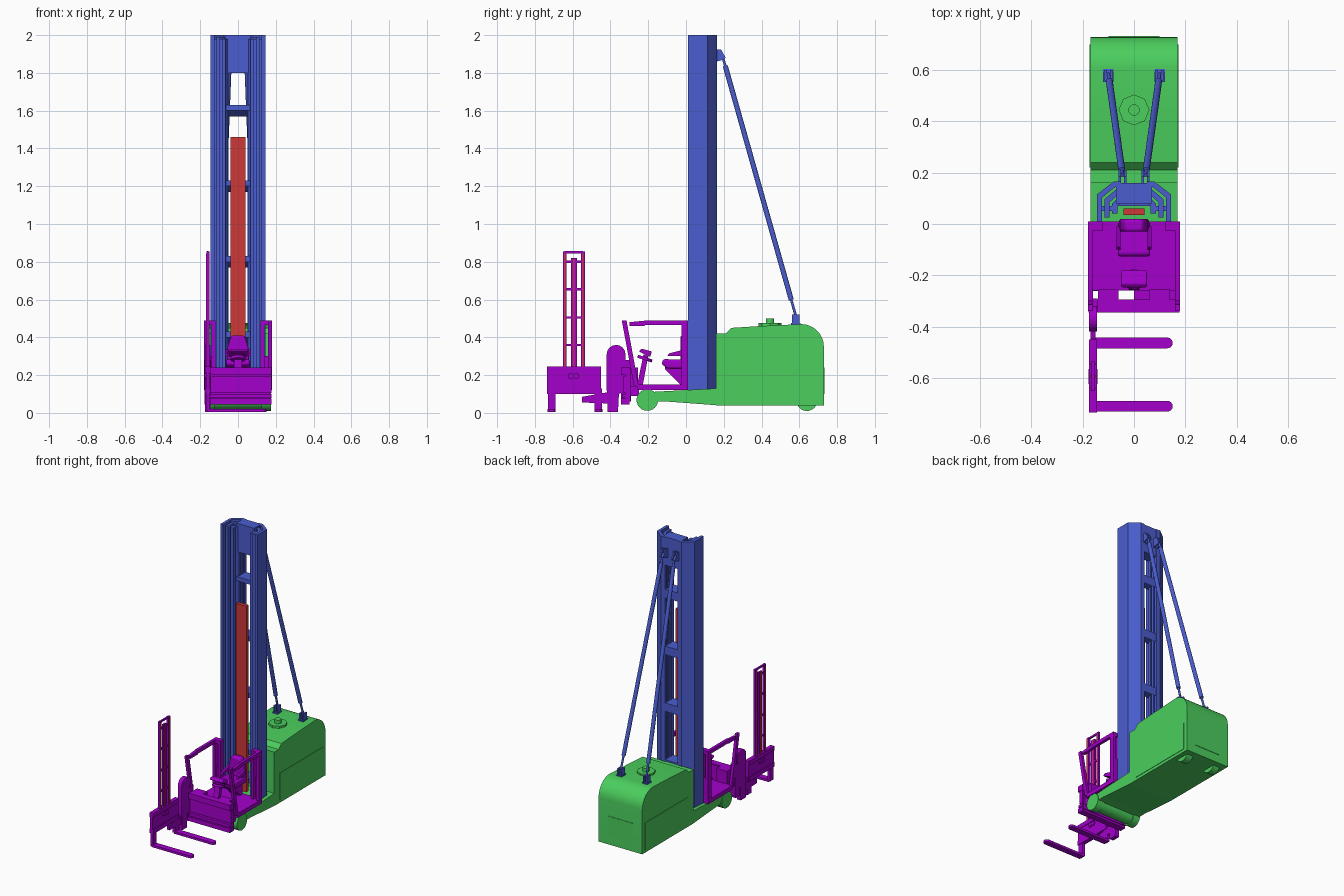
import bpy, bmesh
from math import cos, sin, pi, radians
from mathutils import Vector

old = bpy.data.objects.get("Cube")
if old:
    bpy.data.objects.remove(old)


def material(name, *rgb):
    mat = bpy.data.materials.new(name)
    mat.use_nodes = True
    mat.diffuse_color = (*rgb, 1)
    mat.node_tree.nodes["Principled BSDF"].inputs["Base Color"].default_value = (*rgb, 1)
    return mat


GREEN = material("body green", .07, .62, .11)
BLUE = material("mast blue", .07, .11, .62)
PURPLE = material("cab purple", .37, 0, .6)
RED = material("panel red", .62, .04, .04)

SIDES = (-1, 1)
HALF_WIDTH = .17
REAR = .73
MAST_TOP = 2
DECK = .14
GUARD_TOP = .49
FORK_X = -.16


def finish(name, bm, mat, bevel=0, smooth=False):
    bmesh.ops.recalc_face_normals(bm, faces=bm.faces)
    mesh = bpy.data.meshes.new(name)
    bm.to_mesh(mesh)
    bm.free()
    mesh.materials.append(mat)
    ob = bpy.data.objects.new(name, mesh)
    bpy.context.collection.objects.link(ob)
    if bevel:
        mod = ob.modifiers.new("Bevel", "BEVEL")
        mod.width, mod.segments = bevel, 3
    if smooth:
        bpy.ops.object.select_all(action="DESELECT")
        ob.select_set(True)
        bpy.context.view_layer.objects.active = ob
        bpy.ops.object.shade_smooth_by_angle(angle=radians(35))


def prism(name, outline, mat, axis="x", centre=0, width=2 * HALF_WIDTH, bevel=0, smooth=False):
    """Extrude a flat outline along an axis, evenly about its centre."""
    def place(point, along):
        coords = list(point)
        coords.insert("xyz".index(axis), along)
        return Vector(coords)
    bm = bmesh.new()
    face = bm.faces.new([bm.verts.new(place(point, centre - width / 2)) for point in outline])
    grown = bmesh.ops.extrude_face_region(bm, geom=[face])["geom"]
    moved = [item for item in grown if isinstance(item, bmesh.types.BMVert)]
    bmesh.ops.translate(bm, vec=place((0, 0), width), verts=moved)
    finish(name, bm, mat, bevel, smooth)


def box(name, mat, y, z, centre=0, width=2 * HALF_WIDTH, bevel=0):
    """Box from a y range, a z range, and its middle and width across x."""
    corners = [(y[0], z[0]), (y[1], z[0]), (y[1], z[1]), (y[0], z[1])]
    prism(name, corners, mat, centre=centre, width=width, bevel=bevel)


def rod(name, mat, start, end, radius, sides=24):
    start, end = Vector(start), Vector(end)
    span = end - start
    bm = bmesh.new()
    bmesh.ops.create_cone(bm, cap_ends=True, segments=sides, radius1=radius, radius2=radius, depth=span.length)
    turn = Vector((0, 0, 1)).rotation_difference(span).to_matrix()
    bmesh.ops.rotate(bm, matrix=turn, verts=bm.verts)
    bmesh.ops.translate(bm, vec=(start + end) / 2, verts=bm.verts)
    finish(name, bm, mat, smooth=True)


def cross_rod(name, mat, y, z, radius, centre=0, width=.05):
    rod(name, mat, (centre - width / 2, y, z), (centre + width / 2, y, z), radius)


def arc(u, v, radius, start, end, steps=8):
    angles = [start + (end - start) * i / steps for i in range(steps + 1)]
    return [(u + radius * cos(a), v + radius * sin(a)) for a in angles]


# Counterweight body with a stepped hood and rounded rear edge
hood = [(.16, .04), (.16, .42), (.21, .42), (.24, .45), (.4, .46)]
prism("body", hood + arc(REAR - .12, .35, .12, pi / 2, 0) + [(REAR, .04)], GREEN, smooth=True)
box("rear_panel", GREEN, (REAR - .002, REAR + .003), (.1, .24), width=.2)
prism("filler_plate", arc(0, .445, .06, 0, 2 * pi)[:-1], GREEN, "z", centre=.465, width=.02)
rod("filler_cap", GREEN, (0, .445, .46), (0, .445, .5), .022)

# Low chassis on an axle and four wheels
prism("chassis", [(HALF_WIDTH, .04), (HALF_WIDTH, .13), (-.2, .11), (-.2, .06), (-.1, .06)], GREEN)
cross_rod("front_axle", GREEN, -.205, .068, .05, width=.3)
for side in SIDES:
    box("side_panel", GREEN, (.22, .7), (.06, .25), side * HALF_WIDTH, .006)
    cross_rod("front_wheel", GREEN, -.205, .068, .057, side * .15)
    cross_rod("rear_wheel", GREEN, .64, .065, .055, side * .11)


# Mast: three nested channels on each side
def mast_edge(side, inset, front):
    edge = [(.145 - inset, front), (.145 - inset, .115 - .6 * inset), (.08 - .35 * inset, .165 - inset), (.05, .165 - inset)]
    return [(side * x, y) for x, y in edge]


for side in SIDES:
    for stage, label in enumerate(("outer", "middle", "inner")):
        inset, front = stage * .03, .01 + stage * .015
        outline = mast_edge(side, inset, front) + mast_edge(side, inset + .02, front)[::-1]
        height = MAST_TOP - .12 - stage * .01
        prism(f"mast_{label}_channel", outline, BLUE, "z", .12 + height / 2, height)
    box("mast_web", BLUE, (.05, .07), (.13, MAST_TOP - .02), side * .1, .07)

# Mast head and cross ties with gussets
box("mast_head", BLUE, (.08, .16), (1.8, MAST_TOP), width=.14)
for level in (.22, .42, .82, 1.22, 1.62):
    box("mast_cross_tie", BLUE, (.07, .16), (level - .02, level + .01), width=.14)
    prism("tie_gusset", [(.16, level - .02), (.16, level - .05), (.12, level - .02)], BLUE, width=.12)

# Lift panel inside the mast
box("lift_panel", RED, (.035, .06), (.15, 1.46), width=.08)

# Diagonal stays with paired lugs at each end
for side in SIDES:
    low, high = Vector((side * .1, .585, .5)), Vector((side * .045, .19, 1.9))
    rod("stay_core", BLUE, low, high, .007)
    rod("stay_tube", BLUE, low.lerp(high, .07), low.lerp(high, .955), .0135)
    box("stay_foot_plate", BLUE, (.555, .605), (.46, .475), low.x, .04)
    for lug in SIDES:
        box("stay_foot_lug", BLUE, (.56, .6), (.46, .52), low.x + lug * .011, .01)
        head = [(.16, .86), (.2, .87), (.21, .88), (.185, .925), (.16, .925)]
        prism("stay_head_lug", [(y, z + 1) for y, z in head], BLUE, centre=high.x + lug * .011, width=.01)

# Operator platform and its side frames
box("platform", PURPLE, (-.26, .01), (DECK - .02, DECK + .01), width=.36)
box("platform_link", PURPLE, (-.3, -.25), (.09, DECK), .08, .16)
for side in SIDES:
    edge = side * HALF_WIDTH
    post = [(-.275, DECK), (-.25, DECK), (-.315, GUARD_TOP), (-.34, GUARD_TOP)]
    prism("front_post", post, PURPLE, centre=edge, width=.02)
    box("guard_rail", PURPLE, (-.22, .01), (GUARD_TOP - .025, GUARD_TOP), edge, .02)
    nose = [(-.3, .46), (-.22, .46), (-.2, GUARD_TOP), (-.3, .48)]
    prism("guard_rail_nose", nose, PURPLE, centre=edge, width=.02)
    for x in (edge, edge - side * .04):
        box("rear_post", PURPLE, (-.025, .01), (DECK, GUARD_TOP), x, .02)
    box("rear_post_panel", PURPLE, (-.005, .01), (DECK, .3), side * .15, .06)
    box("rear_post_cap", PURPLE, (-.025, .01), (GUARD_TOP - .025, GUARD_TOP), side * .15, .06)

# Seat with pedestal, backrest and armrests
prism("seat_pedestal", [(0, DECK), (-.02, DECK), (-.11, .23), (-.11, .25), (0, .25)], PURPLE, width=.07)
prism("seat_cushion", [(-.13, .26), (-.12, .285), (.01, .28), (.01, .235), (-.1, .235)], PURPLE,
      width=.125, bevel=.01, smooth=True)
backrest = [(-.06, .24), (.06, .24), (.055, .35), (.035, .41), (-.035, .41), (-.055, .35)]
prism("seat_back", backrest, PURPLE, "y", centre=-.005, width=.05, bevel=.012, smooth=True)
for side in SIDES:
    prism("armrest", [(-.1, .3), (-.09, .315), (-.01, .335), (-.01, .3)], PURPLE, centre=side * .06, width=.015)

# Control column with steering wheel
prism("control_column", [(-.26, DECK), (-.23, DECK), (-.2, .3), (-.225, .31)], PURPLE, width=.04)
prism("control_head", [(-.25, .325), (-.235, .34), (-.18, .325), (-.19, .295)], PURPLE, width=.1, bevel=.006)
rod("steering_wheel", PURPLE, (0, -.22, .28), (0, -.215, .295), .04)

# Front traverse frame with stacked rails
box("traverse_plate", PURPLE, (-.32, -.295), (.06, .235), width=.35)
for bottom, top, front in ((.2, .24, -.345), (.105, .195, -.33), (.08, .1, -.34), (.045, .075, -.345)):
    box("traverse_rail", PURPLE, (front, -.3), (bottom, top), width=.355)
for side in SIDES:
    box("traverse_support", PURPLE, (-.3, -.255), (.1, .24), side * .1, .08)

# Rounded swing head that carries the fork frame
swing_base = [(-.42, .13), (-.415, .005), (-.36, .005), (-.355, .1), (-.32, .12)]
prism("swing_head", arc(-.37, .31, .05, 0, pi) + swing_base, PURPLE, centre=FORK_X, width=.03, smooth=True)
box("swing_bracket", PURPLE, (-.345, -.29), (.06, .28), FORK_X, .035)
prism("swing_link", [(-.41, .05), (-.41, .11), (-.55, .085), (-.55, .055)], PURPLE, centre=FORK_X, width=.02)

# Fork carriage
carriage = (-.735, -.45)
box("fork_carriage", PURPLE, carriage, (.1, .24), FORK_X, .02)
for level in (.115, .23):
    box("carriage_bar", PURPLE, carriage, (level - .015, level + .015), FORK_X, .03)
for y in (-.58, -.61):
    cross_rod("carriage_boss", PURPLE, y, .195, .015, FORK_X, .036)

# Forks with rounded tips
for y in (-.711, -.464):
    box("fork_shank", PURPLE, (y - .02, y + .02), (.01, .13), FORK_X, .02)
    blade = arc(.13, y, .021, -pi / 2, pi / 2) + [(FORK_X, y + .021), (FORK_X, y - .021)]
    prism("fork", blade, PURPLE, "z", centre=.012, width=.016)

# Small mast above the carriage
MIDDLE, SPREAD = -.594, .048
for side in SIDES:
    y = MIDDLE + side * SPREAD
    box("small_mast_rail", PURPLE, (y - .01, y + .01), (.1, .855), FORK_X, .016)
    box("small_mast_stripe", RED, (y - .004, y + .004), (.24, .845), FORK_X, .02)
box("small_mast_cylinder", PURPLE, (MIDDLE - .016, MIDDLE + .016), (.24, .82), FORK_X, .012)
box("small_mast_chain", RED, (MIDDLE - .005, MIDDLE + .005), (.24, .815), FORK_X, .018)
for level in (.36, .505, .655, .8, .85):
    box("small_mast_tie", PURPLE, (MIDDLE - SPREAD, MIDDLE + SPREAD), (level - .006, level + .006), FORK_X, .01)
